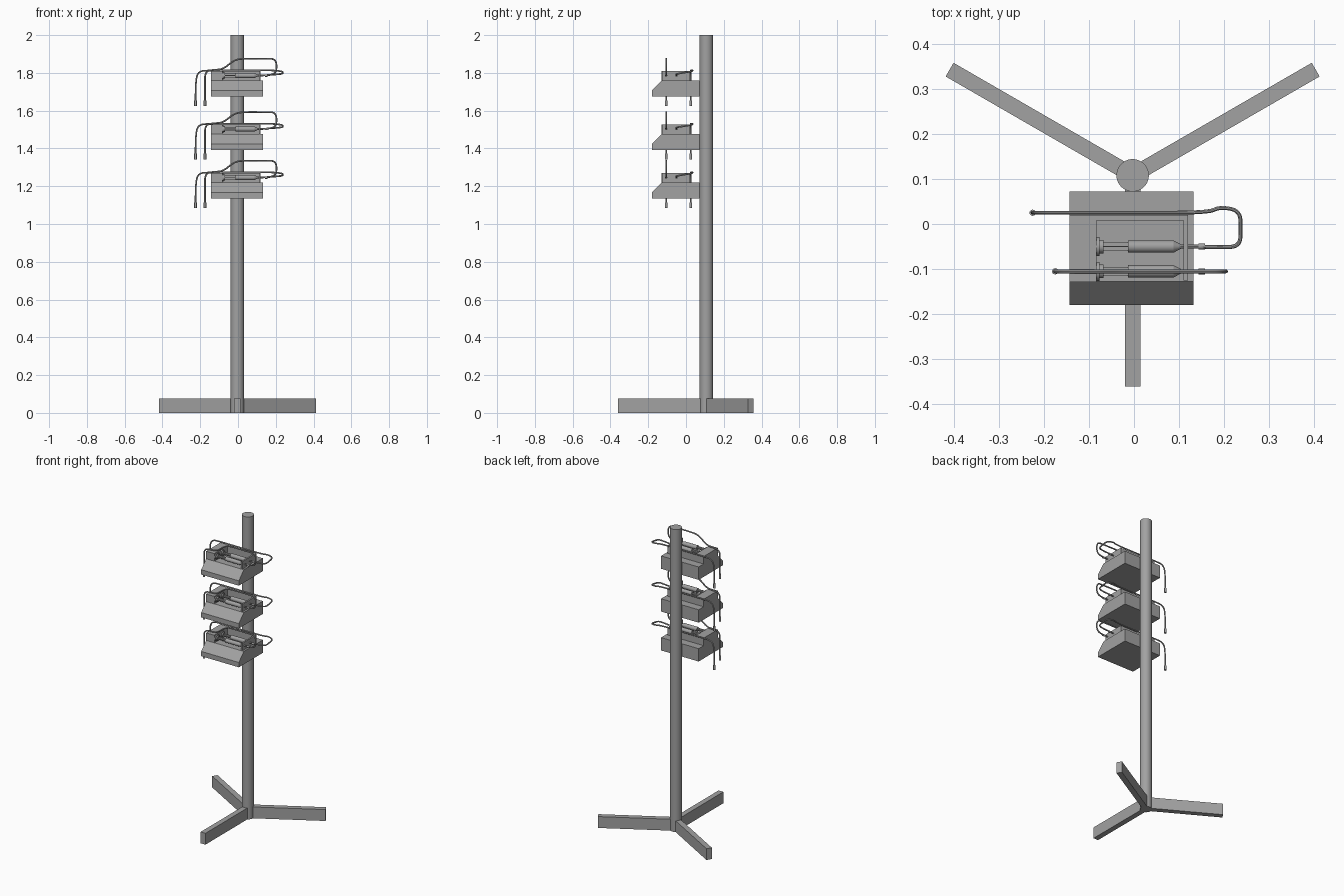
import bpy, bmesh, math
from mathutils import Matrix, Vector

if "Cube" in bpy.data.objects:
    bpy.data.objects.remove(bpy.data.objects["Cube"])

# One grey for everything
GREY = (0.36, 0.36, 0.36, 1)
grey = bpy.data.materials.new("plain grey")
grey.use_nodes = True
grey.diffuse_color = GREY
for node in grey.node_tree.nodes:
    if node.type == 'BSDF_PRINCIPLED':
        node.inputs["Base Color"].default_value = GREY


def add_mesh(name, mesh, smooth=False):
    mesh.materials.clear()
    mesh.materials.append(grey)
    if smooth:
        mesh.shade_smooth()
        mesh.set_sharp_from_angle(angle=math.radians(35))
    obj = bpy.data.objects.new(name, mesh)
    bpy.context.collection.objects.link(obj)
    return obj


def finish(name, bm, smooth=False):
    bmesh.ops.recalc_face_normals(bm, faces=bm.faces)
    mesh = bpy.data.meshes.new(name)
    bm.to_mesh(mesh)
    bm.free()
    return add_mesh(name, mesh, smooth)


def cuboid(bm, low, high):
    low, high = Vector(low), Vector(high)
    size = Matrix.Diagonal((high - low).to_4d())
    size[3][3] = 1
    bmesh.ops.create_cube(bm, size=1, matrix=Matrix.Translation((low + high) / 2) @ size)


def tube(bm, start, end, r1, r2=None, sides=24):
    start, end = Vector(start), Vector(end)
    axis = end - start
    turn = axis.to_track_quat('Z', 'Y').to_matrix().to_4x4()
    bmesh.ops.create_cone(bm, cap_ends=True, segments=sides, radius1=r1,
                          radius2=r1 if r2 is None else r2, depth=axis.length,
                          matrix=Matrix.Translation((start + end) / 2) @ turn)


def cable(name, points):
    curve = bpy.data.curves.new(name, 'CURVE')
    curve.dimensions = '3D'
    curve.bevel_depth = 0.0045
    curve.bevel_resolution = 2
    curve.use_fill_caps = True
    spline = curve.splines.new('NURBS')
    spline.points.add(len(points) - 1)
    for point, co in zip(spline.points, points):
        point.co = (*co, 1)
    spline.order_u = 3
    spline.use_endpoint_u = True
    spline.resolution_u = 6
    helper = bpy.data.objects.new(name + "_path", curve)
    bpy.context.collection.objects.link(helper)
    bpy.context.view_layer.update()
    graph = bpy.context.evaluated_depsgraph_get()
    mesh = bpy.data.meshes.new_from_object(helper.evaluated_get(graph))
    bpy.data.objects.remove(helper)
    return add_mesh(name, mesh, True)


# Pole and three-legged foot
POLE = Vector((-0.003, 0.108, 0))
bm = bmesh.new()
tube(bm, POLE, POLE + Vector((0, 0, 2)), 0.036, sides=40)
finish("pole", bm, True)

for name, angle in (("front_leg", -90), ("left_leg", 30), ("right_leg", 150)):
    bm = bmesh.new()
    cuboid(bm, (0, -0.0175, 0), (0.469, 0.0175, 0.075))
    bm.transform(Matrix.Translation(POLE) @ Matrix.Rotation(math.radians(angle), 4, 'Z'))
    finish(name, bm)


def pump(label, z):
    # Sloped base, a side profile extruded across x
    bm = bmesh.new()
    profile = [(0.072, 0), (-0.18, 0), (-0.18, 0.032), (-0.128, 0.085), (0.072, 0.085)]
    face = bm.faces.new([bm.verts.new((-0.143, y, z + h)) for y, h in profile])
    side = bmesh.ops.extrude_face_region(bm, geom=[face])["geom"]
    bmesh.ops.translate(bm, vec=(0.275, 0, 0),
                        verts=[v for v in side if isinstance(v, bmesh.types.BMVert)])
    finish(label + "_pump_base", bm)

    # Drive block, back wall and end wall
    floor, top, mid = z + 0.085, z + 0.135, z + 0.111
    bm = bmesh.new()
    cuboid(bm, (-0.143, -0.129, floor), (-0.083, 0.02, top))
    cuboid(bm, (-0.083, 0.008, floor), (0.12, 0.02, top))
    cuboid(bm, (0.11, -0.125, floor), (0.12, 0.008, top))
    finish(label + "_pump_housing", bm)

    # Two syringes with plungers and nozzles
    for place, y in (("back", -0.05), ("front", -0.105)):
        bm = bmesh.new()
        tube(bm, (-0.013, y, mid), (0.088, y, mid), 0.0135)
        tube(bm, (0.088, y, mid), (0.104, y, mid), 0.0135, 0.005)
        tube(bm, (0.143, y, mid), (0.157, y, mid), 0.0065, sides=12)
        tube(bm, (-0.083, y, mid), (-0.076, y, mid), 0.021)
        tube(bm, (-0.076, y, mid), (-0.068, y, mid), 0.015)
        cuboid(bm, (-0.068, y - 0.01, mid - 0.0015), (-0.013, y + 0.01, mid + 0.0015))
        cuboid(bm, (-0.068, y - 0.0015, mid - 0.01), (-0.013, y + 0.0015, mid + 0.01))
        finish(f"{label}_{place}_syringe", bm, True)

    # Front line loops over the top, back line loops round the side
    path = [(0.1, 0.111), (0.16, 0.111), (0.205, 0.125), (0.203, 0.199), (0.15, 0.2),
            (0.03, 0.201), (-0.02, 0.194), (-0.08, 0.143), (-0.13, 0.142),
            (-0.175, 0.132), (-0.175, 0.06), (-0.175, -0.02)]
    cable(label + "_front_line", [(x, -0.105, z + h) for x, h in path])
    path = [(0.1, -0.05, 0.109), (0.15, -0.05, 0.113), (0.19, -0.052, 0.116),
            (0.235, -0.05, 0.12), (0.237, -0.01, 0.126), (0.235, 0.03, 0.133),
            (0.19, 0.038, 0.138), (0.165, 0.025, 0.138), (0, 0.025, 0.138),
            (-0.14, 0.025, 0.138), (-0.21, 0.025, 0.136), (-0.225, 0.025, 0.08),
            (-0.225, 0.025, -0.02)]
    cable(label + "_back_line", [(x, y, z + h) for x, y, h in path])

    # Connectors at the hanging ends
    for place, x, y in (("front", -0.175, -0.105), ("back", -0.225, 0.025)):
        bm = bmesh.new()
        tube(bm, (x, y, z - 0.02), (x, y, z - 0.05), 0.007, sides=12)
        finish(f"{label}_{place}_connector", bm, True)


for label, z in (("upper", 1.675), ("middle", 1.392), ("lower", 1.135)):
    pump(label, z)
